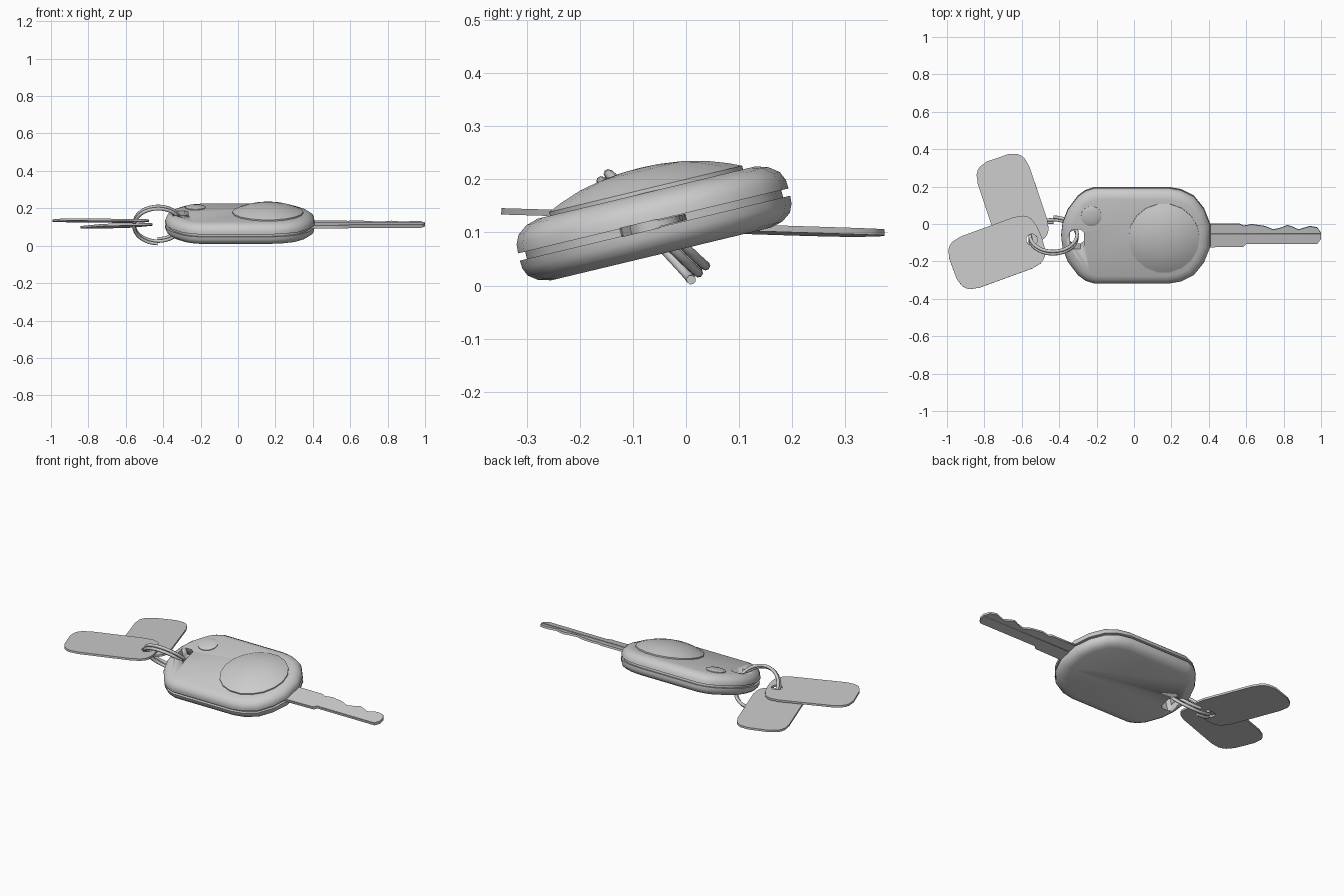
import bpy, math
from mathutils import Matrix, Vector

if "Cube" in bpy.data.objects:
    bpy.data.objects.remove(bpy.data.objects["Cube"])

# tilted frame shared by all fob parts
FOB = Matrix.Translation((0, -0.06, 0.115)) @ Matrix.Rotation(math.radians(13.5), 4, 'X')


def activate(ob):
    bpy.ops.object.select_all(action='DESELECT')
    ob.select_set(True)
    bpy.context.view_layer.objects.active = ob


def add(name, data, mat):
    ob = bpy.data.objects.new(name, data)
    bpy.context.collection.objects.link(ob)
    ob.matrix_world = mat
    activate(ob)
    return ob


def loft(name, rings, mat, angle=35):
    """Closed solid through equal-length rings of points, bottom to top."""
    n = len(rings[0])
    verts = [p for r in rings for p in r]
    faces = [(k * n + i, k * n + (i + 1) % n, (k + 1) * n + (i + 1) % n, (k + 1) * n + i)
             for k in range(len(rings) - 1) for i in range(n)]
    faces += [tuple(reversed(range(n))), tuple(range(len(verts) - n, len(verts)))]
    me = bpy.data.meshes.new(name)
    me.from_pydata(verts, [], faces)
    ob = add(name, me, mat)
    bpy.ops.object.shade_smooth_by_angle(angle=math.radians(angle))
    return ob


def inset(pts, d):
    """Move a counter-clockwise outline inward by d."""
    out = []
    for i, p in enumerate(pts):
        t = (pts[(i + 1) % len(pts)] - p).normalized() + (p - pts[i - 1]).normalized()
        t.normalize()
        out.append(p + Vector((-t.y, t.x)) * d)
    return out


def shell(name, pts, profile):
    return loft(name, [[(p.x, p.y, w) for p in inset(pts, d)] for w, d in profile], FOB)


def disc(name, x, y, profile, n):
    return loft(name, [[(x + r * math.cos(2 * math.pi * i / n),
                         y + r * math.sin(2 * math.pi * i / n), w) for i in range(n)]
                       for r, w in profile], FOB, 30)


def plate(name, outlines, half_thick, mat):
    """Flat plate from 2D outlines; inner outlines become holes."""
    cu = bpy.data.curves.new(name, 'CURVE')
    cu.dimensions, cu.fill_mode, cu.extrude = '2D', 'BOTH', half_thick
    for o in outlines:
        s = cu.splines.new('POLY')
        s.points.add(len(o) - 1)
        for q, (x, y) in zip(s.points, o):
            q.co = (x, y, 0, 1)
        s.use_cyclic_u = True
    ob = add(name, cu, mat)
    bpy.ops.object.convert(target='MESH')
    return ob


# fob outline, mirrored across its long axis
half = [(-0.355, 0.14), (-0.3, 0.215), (-0.26, 0.245), (-0.21, 0.262), (0.18, 0.262),
        (0.25, 0.25), (0.32, 0.215), (0.375, 0.145), (0.408, 0.06)]
half.insert(0, (-0.382, 0.07))
outline = ([Vector((-0.39, 0))] + [Vector((x, -y)) for x, y in half]
           + [Vector(p) for p in reversed(half)])

# two shells with a recessed core showing as the seam
shells = [
    shell("lower_shell", outline, [(-0.057, 0.05), (-0.051, 0.026), (-0.038, 0.008),
                                   (-0.022, 0.001), (-0.007, 0)]),
    shell("seam_core", outline, [(-0.02, 0.014), (0.02, 0.014)]),
    shell("upper_shell", outline, [(0.007, 0), (0.024, 0.001), (0.041, 0.009),
                                   (0.055, 0.028), (0.062, 0.052)]),
]

# slot for the ring, cut through the fob
slot = [(-0.342 + 0.02, -0.06), (-0.285, -0.06), (-0.268, -0.045), (-0.268, 0.03),
        (-0.285, 0.045), (-0.322, 0.045), (-0.342, 0.03), (-0.342, -0.045)]
cutter = loft("slot_cutter", [[(x, y, w) for x, y in slot] for w in (-0.2, 0.2)], FOB)
cutter.hide_render = True
for ob in shells:
    activate(ob)
    m = ob.modifiers.new("slot", 'BOOLEAN')
    m.object, m.operation, m.solver = cutter, 'DIFFERENCE', 'EXACT'
    bpy.ops.object.modifier_apply(modifier=m.name)
bpy.data.objects.remove(cutter)

# buttons
disc("main_button", 0.16, 0, [(0.19, 0.05), (0.19, 0.069), (0.165, 0.08), (0.125, 0.094),
                              (0.08, 0.104), (0.035, 0.109), (0.004, 0.11)], 18)
disc("small_button", -0.228, 0.12, [(0.055, 0.05), (0.055, 0.066), (0.045, 0.07),
                                    (0.02, 0.073)], 18)

# key blade with a thicker lower half at the tip
bite = [(0.36, 0.062), (0.565, 0.062), (0.585, 0.052), (0.63, 0.06), (0.7, 0.05),
        (0.745, 0.031), (0.785, 0.041), (0.82, 0.055), (0.85, 0.045), (0.88, 0.031),
        (0.94, 0.05), (0.98, 0.042), (1.0, 0.012)]
plate("key_blade", [bite + [(1.0, -0.02), (0.98, -0.046), (0.6, -0.046), (0.585, -0.062),
                            (0.36, -0.066)]], 0.006, FOB)
plate("key_spine", [[(0.36, 0.01), (0.998, 0.01), (0.998, -0.022), (0.979, -0.045),
                     (0.6, -0.045), (0.585, -0.061), (0.36, -0.065)]], 0.009, FOB)

# split ring: two turns of wire
cu = bpy.data.curves.new("split_ring", 'CURVE')
cu.dimensions, cu.bevel_depth, cu.bevel_resolution, cu.use_fill_caps = '3D', 0.009, 2, True
s = cu.splines.new('POLY')
s.points.add(72)
for i, q in enumerate(s.points):
    a = math.radians(-90 + i * 10)
    q.co = (0.126 * math.cos(a), 0.126 * math.sin(a), 0.019 * (i / 36 - 1), 1)
ring_mat = Matrix.Translation((-0.43, -0.065, 0.114)) @ Matrix(
    ((1, 0, 0, 0), (0, -0.7, -0.714, 0), (0, 0.714, -0.7, 0), (0, 0, 0, 1)))
add("split_ring", cu, ring_mat)
bpy.ops.object.convert(target='MESH')
bpy.ops.object.shade_smooth_by_angle(angle=math.radians(50))

# two rounded tags hanging on the ring
q = [(0.25, 0.06), (0.236, 0.105), (0.222, 0.122), (0.2, 0.136), (0.15, 0.146)]
tag = (q + [(-x, y) for x, y in reversed(q)] + [(-x, -y) for x, y in q]
       + [(x, -y) for x, y in reversed(q)] + [(0.254, 0)])
hole = [(0.2 + 0.03 * math.cos(i * math.pi / 8), 0.03 * math.sin(i * math.pi / 8))
        for i in range(16)]
for name, loc, turn, sx, sy in (("upper_tag", (-0.734, -0.152, 0.134), 20, 0.0, -0.03),
                                ("lower_tag", (-0.649, 0.117, 0.106), -71.4, 0.02, -0.025)):
    plate(name, [tag, hole], 0.006, Matrix.Translation(loc) @ Matrix.Rotation(sy, 4, 'X')
          @ Matrix.Rotation(-sx, 4, 'Y') @ Matrix.Rotation(math.radians(turn), 4, 'Z'))
